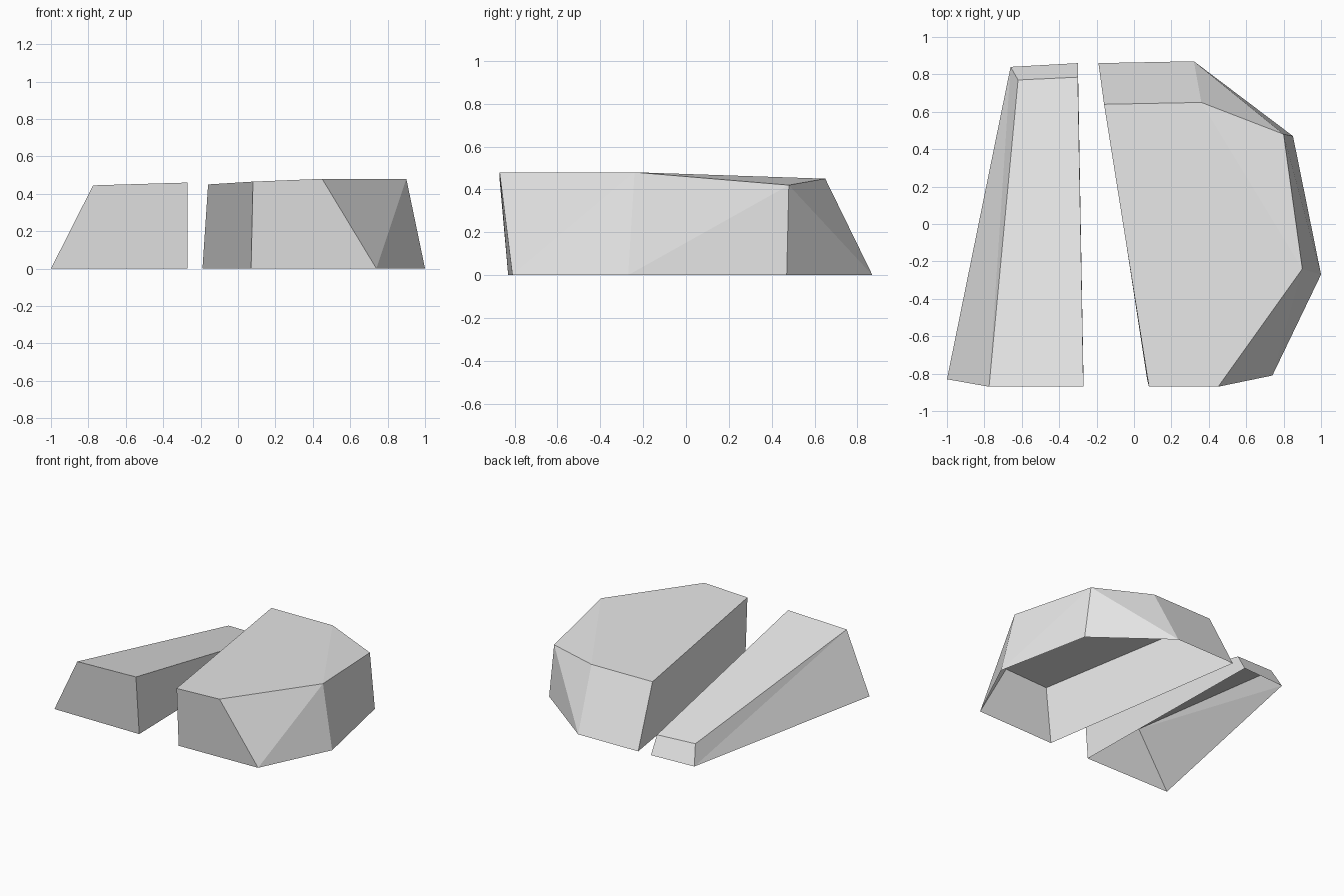
import bpy
import bmesh

cube = bpy.data.objects.get("Cube")
if cube:
    bpy.data.objects.remove(cube, do_unlink=True)

# One plain grey stone material
stone = bpy.data.materials.new("grey_stone")
stone.use_nodes = True
grey = (0.8, 0.8, 0.8, 1)
stone.diffuse_color = grey
stone.node_tree.nodes["Principled BSDF"].inputs["Base Color"].default_value = grey


def faceted_rock(name, base, crown, rising=(), falling=(), crease=None):
    """Loft a ground outline to a crown outline, leaving the underside open.
    Walls listed as rising or falling are split along that diagonal."""
    bm = bmesh.new()
    low = [bm.verts.new((x, y, 0)) for x, y in base]
    top = [bm.verts.new(p) for p in crown]
    count = len(low)
    for i in range(count):
        j = (i + 1) % count
        if i in rising:
            bm.faces.new((low[i], low[j], top[j]))
            bm.faces.new((low[i], top[j], top[i]))
        elif i in falling:
            bm.faces.new((low[i], low[j], top[i]))
            bm.faces.new((low[j], top[j], top[i]))
        else:
            bm.faces.new((low[i], low[j], top[j], top[i]))
    cap = bm.faces.new(top)
    if crease:
        bmesh.utils.face_split(cap, top[crease[0]], top[crease[1]])
    bm.normal_update()
    mesh = bpy.data.meshes.new(name)
    bm.to_mesh(mesh)
    bm.free()
    mesh.materials.append(stone)
    rock = bpy.data.objects.new(name, mesh)
    bpy.context.collection.objects.link(rock)
    return rock


# Broad rock, outlines run counter-clockwise from the inner back corner
faceted_rock(
    "large_rock",
    [(-.19, .86), (.07, -.83), (.74, -.81), (1, -.27), (.85, .47), (.32, .87)],
    [(-.16, .64, .45), (.08, -.87, .465), (.45, -.87, .48),
     (.9, -.24, .48), (.8, .48, .42), (.36, .65, .45)],
    rising=(2, 3), falling=(4,), crease=(3, 5))

# Narrow wedge-shaped rock, sloping down to the back
faceted_rock(
    "small_rock",
    [(-.66, .84), (-1, -.83), (-.27, -.83), (-.3, .86)],
    [(-.62, .77, .14), (-.775, -.87, .445), (-.27, -.87, .46), (-.3, .785, .13)],
    rising=(0,))
